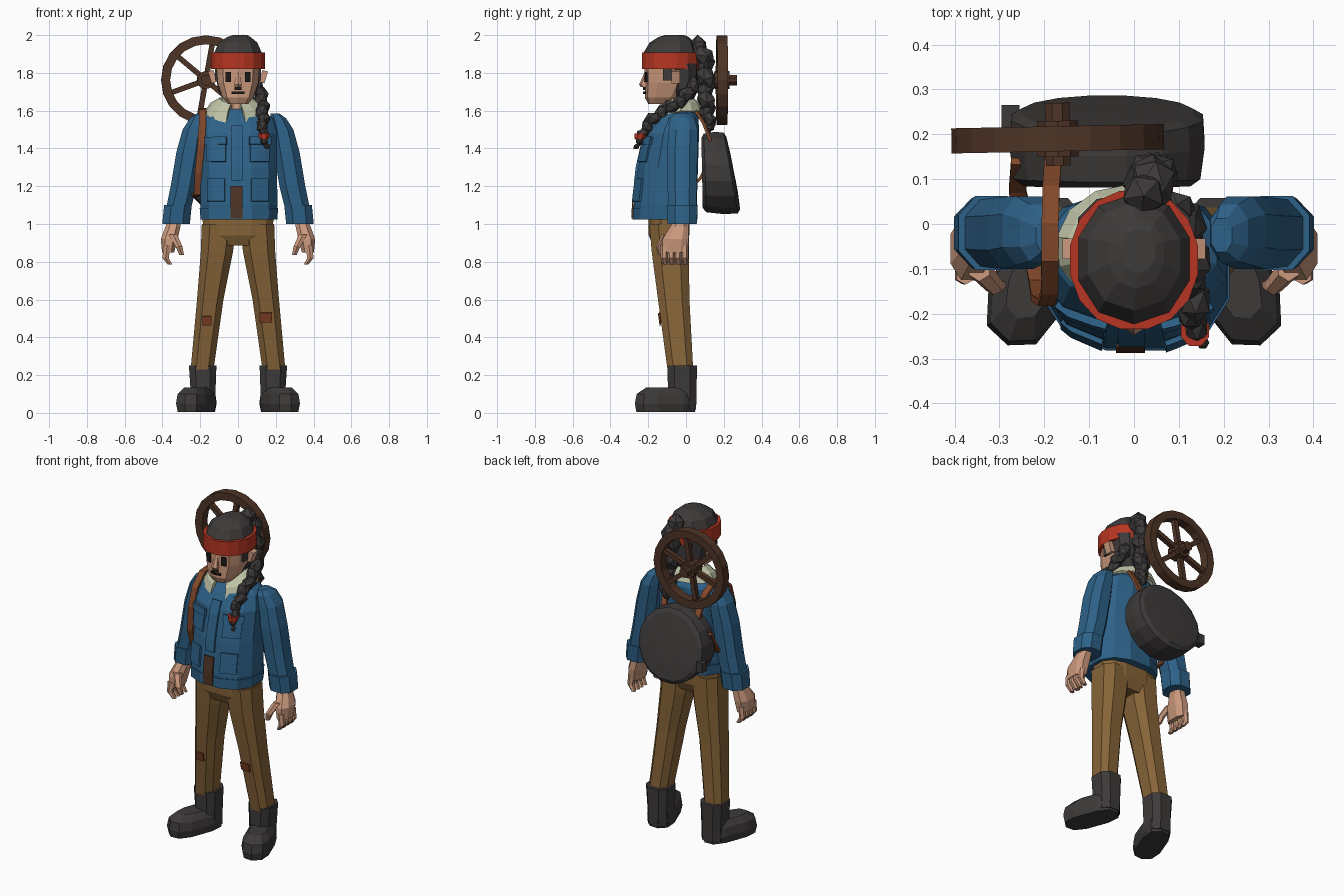
import bpy, bmesh, math
from mathutils import Vector, Matrix
from mathutils.bvhtree import BVHTree

if "Cube" in bpy.data.objects:
    bpy.data.objects.remove(bpy.data.objects["Cube"])

COLOURS = {
    "denim_blue": (.027, .120, .245), "trouser_tan": (.238, .127, .040),
    "charcoal": (.048, .042, .042), "skin": (.60, .32, .205),
    "band_red": (.47, .036, .016), "fleece_cream": (.53, .56, .39),
    "dark_wood": (.076, .034, .019), "strap_leather": (.223, .065, .023),
    "eye_black": (.014, .010, .010), "patch_rust": (.19, .045, .015)}
MATS = {}
for key, c in COLOURS.items():
    MATS[key] = bpy.data.materials.new(key)
    MATS[key].diffuse_color = (*c, 1)


def finish(name, bm, mat, thick=0):
    bmesh.ops.recalc_face_normals(bm, faces=bm.faces)
    me = bpy.data.meshes.new(name)
    bm.to_mesh(me)
    ob = bpy.data.objects.new(name, me)
    bpy.context.collection.objects.link(ob)
    me.materials.append(MATS[mat])
    if thick:
        m = ob.modifiers.new("thickness", "SOLIDIFY")
        m.thickness, m.offset = thick, 0
    return ob, bm


def skin_rows(bm, rows, closed):
    n = len(rows[0])
    for a, b in zip(rows, rows[1:]):
        for i in range(n if closed else n - 1):
            j = (i + 1) % n
            bm.faces.new((a[i], a[j], b[j], b[i]))


def loft(name, rings, mat, n=10, e=2.4, side=1, matrix=None):
    """Stack of horizontal rounded rings: (x, y, z, rx, ry)."""
    bm = bmesh.new()
    rows = []
    for x, y, z, rx, ry in rings:
        row = []
        for i in range(n):
            a = 2 * math.pi * (i + .5) / n
            c, s = math.cos(a), math.sin(a)
            px = math.copysign(abs(c) ** (2 / e), c) * rx
            py = math.copysign(abs(s) ** (2 / e), s) * ry
            p = Vector((x + px, y + py, z))
            if matrix:
                p = matrix @ p
            row.append(bm.verts.new((p.x * side, p.y, p.z)))
        rows.append(row)
    skin_rows(bm, rows, True)
    bm.faces.new(rows[0])
    bm.faces.new(rows[-1])
    return finish(name, bm, mat)


def plate(name, target, x0, x1, z0, z1, mat, thick=.009, n=4):
    """Thin plate laid on the front surface of a target mesh."""
    tree = BVHTree.FromBMesh(target)
    bm = bmesh.new()
    rows, y = [], -.2
    for k in range(n + 1):
        row = []
        for i in range(n + 1):
            x, z = x0 + (x1 - x0) * i / n, z0 + (z1 - z0) * k / n
            hit = tree.ray_cast(Vector((x, -2, z)), Vector((0, 1, 0)))[0]
            y = hit.y if hit else y
            row.append(bm.verts.new((x, y - .006, z)))
        rows.append(row)
    skin_rows(bm, rows, False)
    finish(name, bm, mat, thick)


def box(name, size, matrix, mat):
    bm = bmesh.new()
    bmesh.ops.create_cube(bm, size=1)
    bmesh.ops.transform(bm, matrix=matrix @ Matrix.Diagonal((*size, 1)), verts=bm.verts)
    finish(name, bm, mat)


def braid(name, path, count, mat):
    """Alternating flattened lumps along a path of (x, y, z, radius)."""
    bm = bmesh.new()
    for k in range(count):
        t = k / (count - 1) * (len(path) - 1)
        i = min(int(t), len(path) - 2)
        p = Vector(path[i]).lerp(Vector(path[i + 1]), t - i)
        d = (Vector(path[i + 1][:3]) - Vector(path[i][:3])).normalized()
        r, s = p.w, (1 if k % 2 else -1)
        rot = d.to_track_quat('Z', 'X').to_matrix().to_4x4()
        m = (Matrix.Translation((p.x + s * r * .15, p.y, p.z)) @ rot
             @ Matrix.Rotation(s * .5, 4, 'Y') @ Matrix.Diagonal((r, r, r * 1.4, 1)))
        bmesh.ops.create_icosphere(bm, subdivisions=1, radius=1, matrix=m)
    finish(name, bm, mat)


def ribbon(name, pts, width, mat):
    bm = bmesh.new()
    rows = [[bm.verts.new((x + s * width / 2, y, z)) for s in (-1, 1)] for x, y, z in pts]
    skin_rows(bm, rows, False)
    finish(name, bm, mat, .016)


# Trousers, boots, sleeves and hands, mirrored
for s, side in ((1, "left"), (-1, "right")):
    _, leg = loft(side + "_trouser_leg", [(.19, -.03, .23, .064, .072), (.147, -.065, .6, .074, .088),
                  (.112, -.083, .85, .09, .104), (.1, -.09, 1.0, .097, .11)], "trouser_tan", 8, 2.8, s)
    px, hw, z = (.147, .032, .505) if s > 0 else (-.163, .024, .487)
    plate(side + "_knee_patch", leg, px - hw, px + hw, z - .025, z + .025, "patch_rust")
    loft(side + "_boot_shaft", [(.185, -.02, .02, .068, .078), (.185, -.02, .12, .07, .08),
                                (.187, -.02, .25, .077, .083)], "charcoal", 8, 2.8, s)
    turn = Matrix.Translation((.18, 0, 0)) @ Matrix.Rotation(.36, 4, 'Z')
    loft(side + "_boot_foot", [(0, -.115, .006, .076, .166), (0, -.115, .05, .086, .174),
         (0, -.113, .1, .078, .166), (0, -.1, .135, .05, .125)], "charcoal", 10, 2.8, s, turn)
    loft(side + "_sleeve", [(.322, -.02, 1.05, .07, .078), (.288, -.02, 1.2, .073, .083),
         (.258, -.02, 1.38, .073, .086), (.235, -.015, 1.5, .062, .082),
         (.212, -.02, 1.56, .045, .068), (.195, -.025, 1.585, .025, .04)], "denim_blue", 8, 2.4, s)
    loft(side + "_cuff", [(.328, -.02, 1.0, .078, .082), (.318, -.02, 1.1, .078, .088)],
         "denim_blue", 8, 2.4, s)
    loft(side + "_palm", [(.37, -.06, .85, .034, .07), (.364, -.055, .92, .048, .074),
         (.345, -.035, .985, .042, .052), (.335, -.02, 1.03, .036, .04)], "skin", 8, 2.4, s)
    for k in range(4):
        y = -.115 + k * .036
        loft(f"{side}_finger_{k}", [(.36, y + .004, .785, .014, .014), (.383, y, .82, .019, .019),
             (.376, y, .885, .022, .02)], "skin", 6, 2, s)
    loft(side + "_thumb", [(.298, -.135, .835, .014, .012), (.312, -.138, .88, .021, .021),
                           (.345, -.1, .945, .026, .028)], "skin", 6, 2, s)
    # Ear and the hair in front of it
    box(side + "_ear", (.03, .045, .065), Matrix.Translation((s * .135, -.055, 1.78))
        @ Matrix.Rotation(s * .3, 4, 'Y'), "skin")
    box(side + "_side_hair", (.02, .045, .07), Matrix.Translation((s * .112, -.1, 1.795)), "charcoal")

loft("trouser_seat", [(0, -.09, .885, .15, .085), (0, -.09, .94, .19, .11),
                      (0, -.09, 1.05, .192, .112)], "trouser_tan", 12, 2.8)

# Jacket body, hem and front details
_, body = loft("jacket_body", [(.005, -.11, 1.03, .203, .172), (.005, -.11, 1.1, .21, .172),
               (.005, -.095, 1.3, .207, .163), (.0, -.072, 1.48, .213, .145),
               (0, -.05, 1.56, .19, .12), (0, -.045, 1.61, .11, .085)], "denim_blue", 12, 2.4)
loft("jacket_hem", [(.005, -.11, 1.025, .209, .177), (.005, -.11, 1.085, .214, .176)],
     "denim_blue", 12, 2.4)
plate("open_front_shirt", body, -.04, .025, 1.03, 1.2, "dark_wood")
plate("button_placket", body, -.035, .025, 1.23, 1.52, "denim_blue", .014)
for s, side in ((1, "left"), (-1, "right")):
    c = s * .115
    plate(side + "_chest_pocket", body, c - .05, c + .05, 1.33, 1.43, "denim_blue", .012)
    plate(side + "_pocket_flap", body, c - .055, c + .055, 1.42, 1.46, "denim_blue", .024)
    plate(side + "_lower_pocket", body, c - .045, c + .045, 1.12, 1.24, "denim_blue", .012)

# Fleece collar, open at the front
bm = bmesh.new()
rows = []
for rx, ry, z, drop in ((.155, .13, 1.595, .065), (.13, .115, 1.635, .05),
                        (.088, .088, 1.66, .03), (.075, .075, 1.61, .02)):
    row = []
    for i in range(13):
        a = math.radians(-72 + 324 * i / 12)
        f = max(0, -math.sin(a))
        row.append(bm.verts.new((-.012 + rx * math.cos(a), -.05 + ry * math.sin(a), z - drop * f)))
    rows.append(row)
skin_rows(bm, rows, False)
finish("fleece_collar", bm, "fleece_cream", .018)

# Neck, head and face
loft("neck", [(0, -.06, 1.52, .065, .07), (0, -.06, 1.72, .055, .06)], "skin", 8)
_, head = loft("head", [(0, -.145, 1.635, .055, .055), (0, -.122, 1.67, .085, .096),
               (0, -.095, 1.75, .112, .122), (0, -.085, 1.86, .12, .135)], "skin", 10, 2.8)
loft("nose", [(0, -.215, 1.725, .022, .025), (0, -.224, 1.738, .022, .024),
              (0, -.205, 1.81, .012, .012)], "skin", 6, 2)
for s, side in ((1, "left"), (-1, "right")):
    x = s * .051
    plate(side + "_eye", head, x - .014, x + .014, 1.752, 1.805, "eye_black")
plate("mouth", head, -.034, .034, 1.688, 1.702, "eye_black")
plate("moustache", head, -.018, .018, 1.71, 1.728, "eye_black")

# Hair, headband and braids
loft("hair_cap", [(0, -.08, 1.83, .135, .148), (0, -.078, 1.91, .13, .145),
     (0, -.073, 1.96, .108, .12), (.005, -.065, 1.99, .065, .08), (.01, -.06, 2.0, .04, .05)],
     "charcoal", 10, 2.1)
loft("hair_back", [(0, -.015, 1.66, .07, .055), (0, -.01, 1.71, .11, .075),
                   (0, -.02, 1.85, .13, .09)], "charcoal", 10)
loft("headband", [(0, -.08, 1.82, .145, .157), (0, -.08, 1.908, .145, .157)], "band_red", 16, 2.1)
braid("back_braid", [(.03, .065, 1.93, .052), (.035, .1, 1.87, .054), (.04, .105, 1.77, .052),
      (.04, .105, 1.67, .05), (.045, .115, 1.58, .044), (.045, .13, 1.52, .026)], 9, "charcoal")
braid("front_braid", [(.105, .035, 1.73, .04), (.125, -.02, 1.655, .04), (.132, -.11, 1.605, .039),
      (.132, -.19, 1.545, .036), (.135, -.235, 1.47, .028), (.15, -.262, 1.41, .015)], 10, "charcoal")
loft("braid_tie", [(.138, -.246, 1.45, .026, .028), (.136, -.238, 1.48, .034, .037)],
     "band_red", 8, 2)

# Round backpack: wedge-shaped drum, thicker towards the bottom
bm = bmesh.new()
rows = []
for r, back in ((.19, 0), (.212, .1), (.222, .55), (.218, .92), (.195, 1), (.1, 1.03)):
    row = []
    for i in range(16):
        a = 2 * math.pi * (i + .5) / 16
        z = 1.27 + r * math.sin(a)
        y0 = .085 - .02 * (z - 1.27)
        y1 = .29 - (z - 1.06) * .19
        row.append(bm.verts.new((-.06 + r * math.cos(a), y0 + (y1 - y0) * back, z)))
    rows.append(row)
skin_rows(bm, rows, True)
bm.faces.new(rows[0])
bm.faces.new(rows[-1])
finish("round_backpack", bm, "charcoal")
box("backpack_toggle", (.04, .05, .06), Matrix.Translation((-.275, .24, 1.2)), "charcoal")

# Shoulder straps
ribbon("shoulder_strap", [(-.18, .15, 1.44), (-.185, .08, 1.56), (-.187, 0, 1.605), (-.187, -.08, 1.6),
       (-.188, -.15, 1.53), (-.195, -.175, 1.42), (-.21, -.165, 1.27), (-.215, -.13, 1.16),
       (-.235, -.03, 1.15), (-.26, .075, 1.24), (-.255, .14, 1.36)], .038, "strap_leather")
ribbon("short_back_strap", [(.07, .05, 1.6), (.07, .09, 1.54), (.06, .13, 1.44)], .035,
       "strap_leather")

# Spoked wheel, turned very slightly
hub = Vector((-.17, .19, 1.762))
spin = Matrix.Translation(hub) @ Matrix.Rotation(.02, 4, 'Z')
bm = bmesh.new()
rows = []
for i in range(20):
    a = 2 * math.pi * i / 20
    rows.append([bm.verts.new(spin @ Vector((r * math.cos(a), y, r * math.sin(a))))
                 for r, y in ((.237, -.028), (.237, .028), (.19, .028), (.19, -.028))])
skin_rows(bm, rows + rows[:1], True)
finish("wheel_rim", bm, "dark_wood")
for k in range(6):
    m = (spin @ Matrix.Rotation(math.radians(10 + 60 * k), 4, 'Y')
         @ Matrix.Translation((0, 0, .12)))
    box(f"wheel_spoke_{k}", (.028, .028, .17), m, "dark_wood")
lay = spin @ Matrix.Rotation(-math.pi / 2, 4, 'X')
loft("wheel_hub", [(0, 0, -.04, .048, .048), (0, 0, .04, .048, .048)], "dark_wood", 10, 2, 1, lay)
loft("wheel_axle", [(0, 0, -.06, .03, .03), (0, 0, .08, .03, .03)], "dark_wood", 8, 2, 1, lay)

for m in bpy.data.materials:
    if m.users and not m.is_grease_pencil:
        m.use_nodes = True
        m.node_tree.nodes["Principled BSDF"].inputs["Base Color"].default_value = m.diffuse_color
